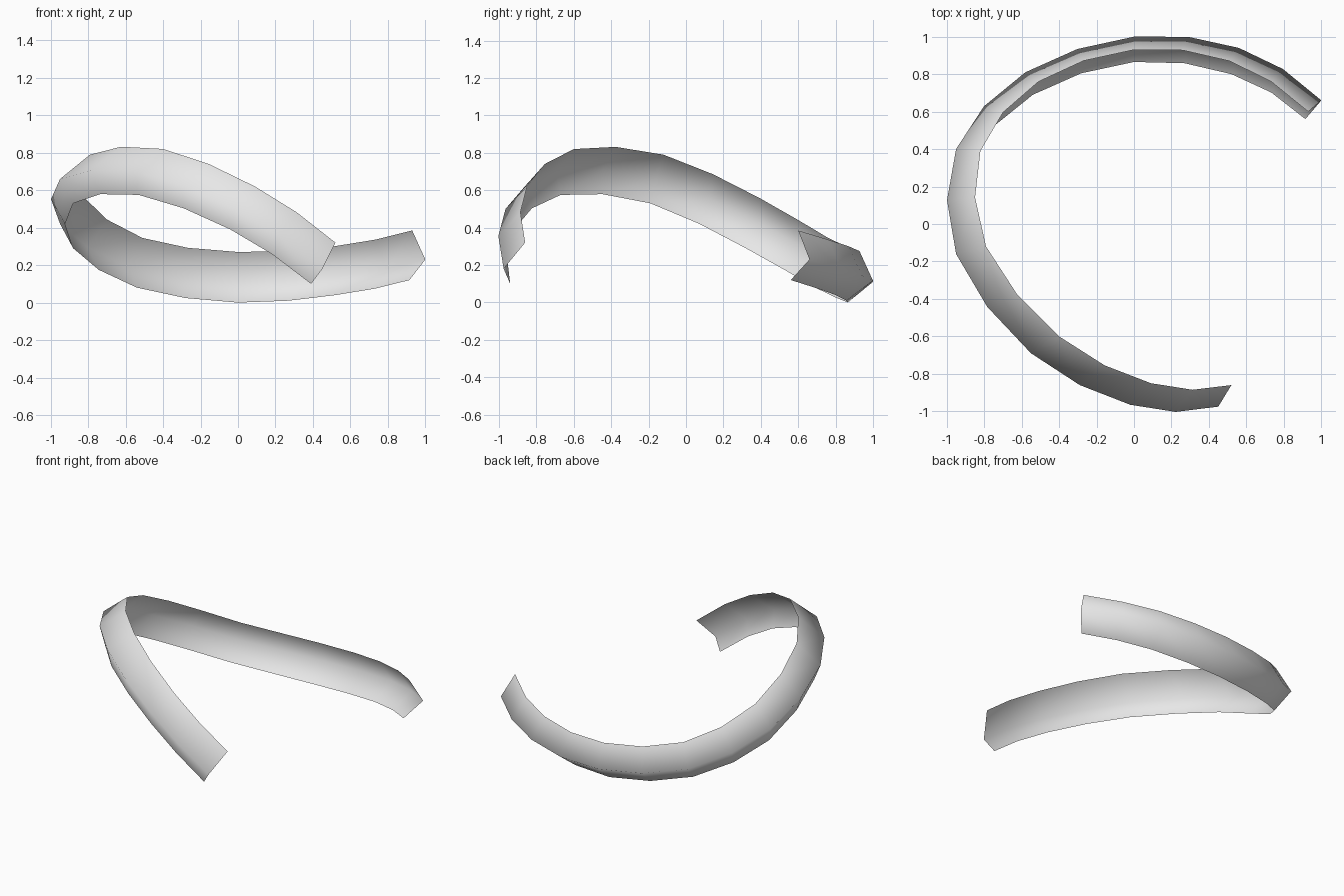
import bpy
import bmesh
from mathutils import Vector

cube = bpy.data.objects.get("Cube")
if cube:
    bpy.data.objects.remove(cube, do_unlink=True)

# Light grey material
grey = bpy.data.materials.new("light grey")
grey.use_nodes = True
colour = (0.8, 0.8, 0.8, 1)
grey.diffuse_color = colour
grey.node_tree.nodes["Principled BSDF"].inputs["Base Color"].default_value = colour

# Three rails of the curling V-shaped band, running from the back to the front
upper_rail = [(.93, .6, .385), (.51, .87, .3), (0, .93, .27), (-.51, .76, .345),
              (-.82, .39, .56), (-.79, -.12, .79), (-.4, -.6, .82),
              (.09, -.85, .62), (.52, -.86, .32)]
ridge_rail = [(1, .66, .23), (.56, .94, .145), (0, 1, .11), (-.58, .81, .19),
              (-.95, .4, .42), (-.95, -.16, .66), (-.55, -.69, .7),
              (-.02, -.965, .5), (.45, -.975, .18)]
lower_rail = [(.915, .56, .12), (.52, .8, .04), (0, .865, 0), (-.54, .69, .08),
              (-.88, .32, .29), (-.88, -.19, .53), (-.53, -.67, .575),
              (-.04, -.92, .39), (.39, -.94, .1)]


def refine(rail):
    """Insert one smoothly interpolated point between each pair of points."""
    points = [Vector(point) for point in rail]
    before = 3 * (points[0] - points[1]) + points[2]
    after = 3 * (points[-1] - points[-2]) + points[-3]
    padded = [before] + points + [after]
    result = []
    for a, b, c, d in zip(padded, padded[1:], padded[2:], padded[3:]):
        result += [b, (9 * (b + c) - a - d) / 16]
    return result + [points[-1]]


def loft(name, rails, material):
    """Skin neighbouring rails with strips of quads."""
    bm = bmesh.new()
    rows = [[bm.verts.new(point) for point in refine(rail)] for rail in rails]
    for top, bottom in zip(rows, rows[1:]):
        for i in range(len(top) - 1):
            face = bm.faces.new((top[i], top[i + 1], bottom[i + 1], bottom[i]))
            face.smooth = True
    # Normals face out of the ring
    bm.normal_update()
    if sum(face.normal.dot(face.calc_center_median().xy.to_3d()) for face in bm.faces) < 0:
        bmesh.ops.reverse_faces(bm, faces=bm.faces[:])
    mesh = bpy.data.meshes.new(name)
    bm.to_mesh(mesh)
    bm.free()
    mesh.materials.append(material)
    band = bpy.data.objects.new(name, mesh)
    bpy.context.collection.objects.link(band)
    return band


loft("curled_band", [upper_rail, ridge_rail, lower_rail], grey)
